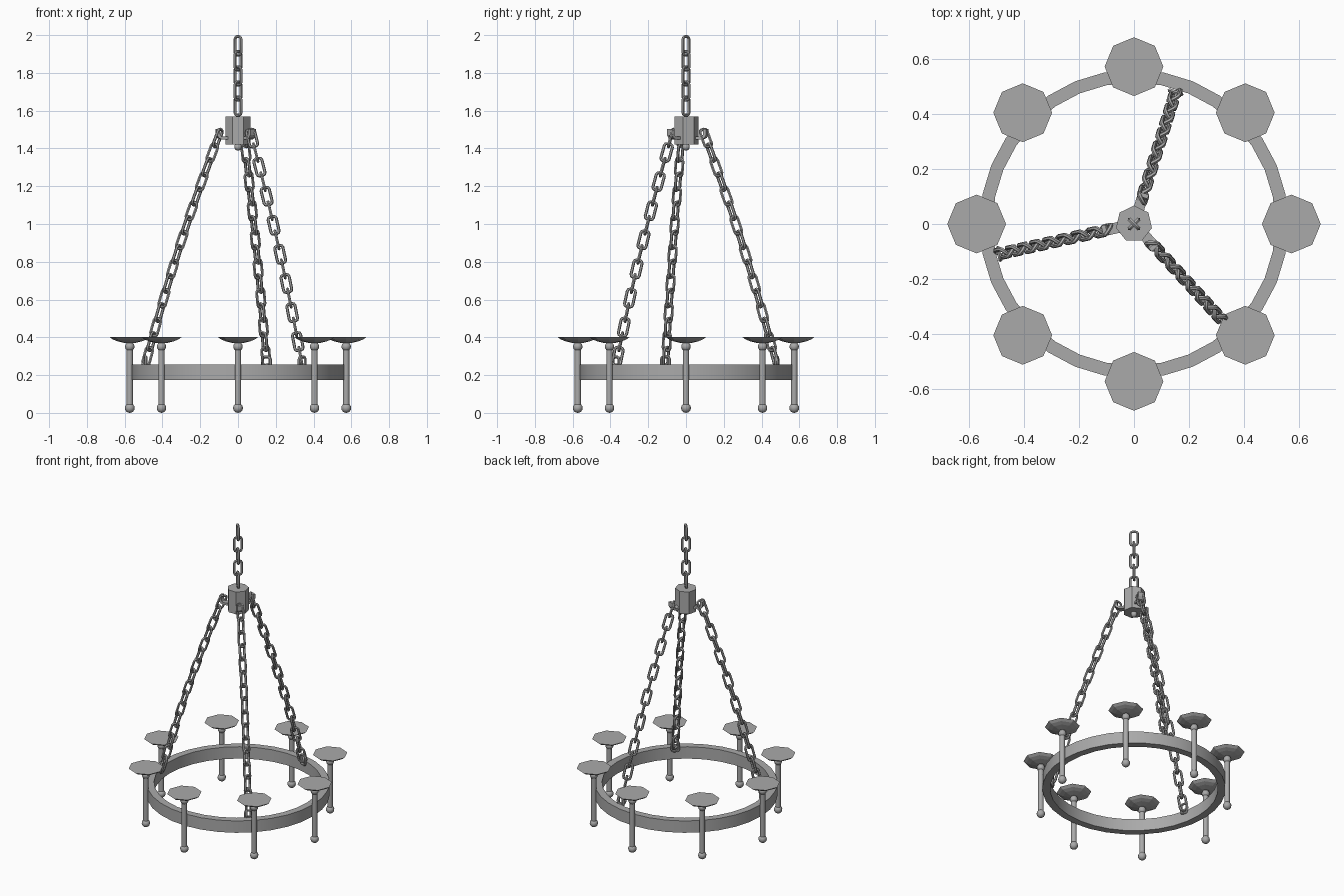
import bpy, bmesh, math
from mathutils import Vector, Matrix

if "Cube" in bpy.data.objects:
    bpy.data.objects.remove(bpy.data.objects["Cube"], do_unlink=True)

GREY = (0.4, 0.4, 0.4, 1.0)
metal = bpy.data.materials.new("grey_metal")
metal.use_nodes = True
metal.diffuse_color = GREY
metal.node_tree.nodes["Principled BSDF"].inputs["Base Color"].default_value = GREY


def finish(name, bm, smooth=None):
    """Turn a bmesh into a named, coloured object."""
    bmesh.ops.recalc_face_normals(bm, faces=bm.faces)
    mesh = bpy.data.meshes.new(name)
    bm.to_mesh(mesh)
    bm.free()
    mesh.materials.append(metal)
    obj = bpy.data.objects.new(name, mesh)
    bpy.context.collection.objects.link(obj)
    if smooth:
        bpy.ops.object.select_all(action="DESELECT")
        obj.select_set(True)
        bpy.context.view_layer.objects.active = obj
        bpy.ops.object.shade_smooth_by_angle(angle=math.radians(smooth))
    return obj


def lathe(bm, profile, sides, matrix=Matrix(), start=0.0, closed=False):
    """Spin (radius, height) points around z; open profiles are capped."""
    rings = []
    for r, z in profile:
        angles = [start + math.tau * i / sides for i in range(sides)]
        rings.append([bm.verts.new(matrix @ Vector((r * math.cos(a), r * math.sin(a), z)))
                      for a in angles])
    pairs = list(zip(rings, rings[1:]))
    if closed:
        pairs.append((rings[-1], rings[0]))
    else:
        bm.faces.new(rings[0])
        bm.faces.new(rings[-1])
    for low, high in pairs:
        for i in range(sides):
            j = (i + 1) % sides
            bm.faces.new((low[i], low[j], high[j], high[i]))


def ball(bm, radius, centre):
    bmesh.ops.create_uvsphere(bm, u_segments=12, v_segments=8, radius=radius,
                              matrix=Matrix.Translation(centre))


def link(bm, matrix, half_w=0.022, half_l=0.048, wire=0.008, cut=0.013, sides=6):
    """Chain link: chamfered loop in the local xz plane."""
    path = []
    for sx, sz in ((1, 1), (-1, 1), (-1, -1), (1, -1)):
        corner = [Vector((sx * half_w, 0, sz * (half_l - cut))),
                  Vector((sx * (half_w - cut * 0.3), 0, sz * (half_l - cut * 0.3))),
                  Vector((sx * (half_w - cut), 0, sz * half_l))]
        path += corner if sx * sz > 0 else corner[::-1]
    n = len(path)
    loops = []
    for i, p in enumerate(path):
        tangent = (path[(i + 1) % n] - path[i - 1]).normalized()
        out = tangent.cross(Vector((0, 1, 0)))
        loops.append([bm.verts.new(matrix @ (p + wire * (
            out * math.cos(a) + Vector((0, 1, 0)) * math.sin(a))))
            for a in (math.tau * k / sides for k in range(sides))])
    for i in range(n):
        a, b = loops[i], loops[(i + 1) % n]
        for k in range(sides):
            m = (k + 1) % sides
            bm.faces.new((a[k], a[m], b[m], b[k]))


def spin(degrees):
    return Matrix.Rotation(math.radians(degrees), 4, "Z")


# Main hoop
bm = bmesh.new()
lathe(bm, [(0.515, 0.175), (0.562, 0.175), (0.562, 0.255), (0.515, 0.255)], 32, closed=True)
finish("hoop", bm, 30)

# Candle holders: rod with end balls, and an octagonal dish on top
for i in range(8):
    place = spin(45 * i) @ Matrix.Translation((0.573, 0, 0))
    bm = bmesh.new()
    lathe(bm, [(0.017, 0.03), (0.017, 0.375)], 12)
    ball(bm, 0.026, (0, 0, 0.026))
    ball(bm, 0.025, (0, 0, 0.351))
    finish(f"holder_rod_{i + 1}", bm, 40).matrix_world = place
    bm = bmesh.new()
    lathe(bm, [(0.028, 0.37), (0.065, 0.379), (0.09, 0.389), (0.107, 0.402)], 8)
    finish(f"holder_dish_{i + 1}", bm).matrix_world = place

# Hub with a small ball underneath
bm = bmesh.new()
lathe(bm, [(0.067, 1.42), (0.067, 1.57)], 7, start=math.pi / 2)
finish("hub", bm)
bm = bmesh.new()
ball(bm, 0.02, (0, 0, 1.408))
finish("hub_ball", bm, 40)

# Hanging chain above the hub
bm = bmesh.new()
for i in range(5):
    turn = -45 if i % 2 == 0 else 45
    link(bm, Matrix.Translation((0, 0, 1.944 - 0.08 * i)) @ spin(turn))
finish("top_chain", bm, 40)


def chain_point(t):
    """Slightly bowed path from the hub hook to the hoop."""
    bow = 0.018 * math.sin(math.pi * t)
    return Vector((0.11 + 0.38 * t + bow, 0, 1.455 - 1.155 * t))


# Three support chains, each with a hook on the hub and a staple on the hoop
LINKS = 16
for n, heading in enumerate((72.5, 192.5, 312.5)):
    place = spin(heading)
    bm = bmesh.new()
    for i in range(LINKS):
        t = i / (LINKS - 1)
        along = chain_point(t + 0.02) - chain_point(t - 0.02)
        aim = Vector((0, 0, -1)).rotation_difference(along).to_matrix().to_4x4()
        turn = 45 if i % 2 == 0 else -45
        link(bm, Matrix.Translation(chain_point(t)) @ aim @ spin(turn))
    finish(f"support_chain_{n + 1}", bm, 40).matrix_world = place

    bm = bmesh.new()
    link(bm, Matrix.Translation((0.503, 0, 0.265)) @ spin(90), half_l=0.032)
    finish(f"hoop_staple_{n + 1}", bm, 40).matrix_world = place

    # Hook: a bent strip leaving the hub and turning upwards
    bm = bmesh.new()
    outer = [(0.05, 1.447), (0.09, 1.447), (0.108, 1.455), (0.118, 1.472), (0.118, 1.502)]
    inner = [(0.102, 1.502), (0.102, 1.475), (0.097, 1.466), (0.086, 1.462), (0.05, 1.462)]
    side = bm.faces.new([bm.verts.new((x, -0.02, z)) for x, z in outer + inner])
    moved = bmesh.ops.extrude_face_region(bm, geom=[side])["geom"]
    bmesh.ops.translate(bm, vec=(0, 0.04, 0),
                        verts=[v for v in moved if isinstance(v, bmesh.types.BMVert)])
    finish(f"hub_hook_{n + 1}", bm).matrix_world = place
